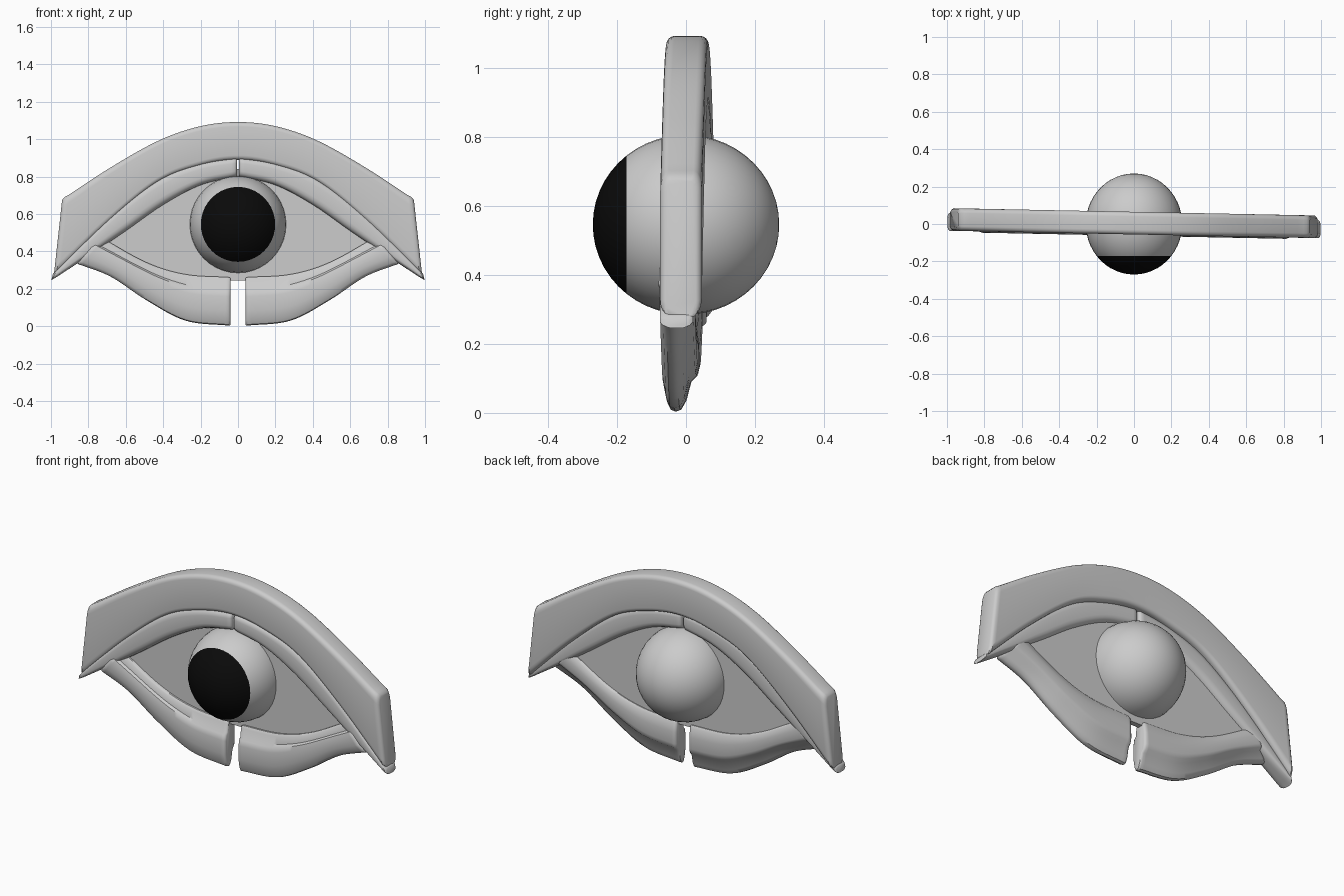
import bpy, bmesh, math
from mathutils import Vector

if "Cube" in bpy.data.objects:
    bpy.data.objects.remove(bpy.data.objects["Cube"])

SLANT = -0.02  # the frame is turned slightly about z


def sample(points, n):
    """Smooth Catmull-Rom samples through (x, z) points."""
    p = [Vector(q) for q in points]
    p = [2 * p[0] - p[1]] + p + [2 * p[-1] - p[-2]]
    out = []
    for i in range(n + 1):
        f = i / n * (len(p) - 3)
        k = min(int(f), len(p) - 4)
        t = f - k
        a, b, c, d = p[k:k + 4]
        out.append(0.5 * (2 * b + (c - a) * t + (2 * a - 5 * b + 4 * c - d) * t ** 2
                          + (3 * b - a - 3 * c + d) * t ** 3))
    return out


def rounded(y0, y1, ry=0.03, rt=0.15, steps=4):
    """Rounded box section as (t across the band, y depth)."""
    pts = []
    for ct, cy, a0 in ((1 - rt, y1 - ry, 0), (rt, y1 - ry, 90),
                       (rt, y0 + ry, 180), (1 - rt, y0 + ry, 270)):
        for i in range(steps + 1):
            a = math.radians(a0 + 90 * i / steps)
            pts.append((ct + rt * math.cos(a), cy + ry * math.sin(a)))
    return pts


def band(name, upper, lower, section, side=1, n=32, ends=(True, True), r=0.02):
    """Loft a section between an upper and a lower edge, rounding chosen ends."""
    up, lo = sample(upper, n), sample(lower, n)
    stations = [(u, l, 1.0) for u, l in zip(up, lo)]

    def end(a, b):
        (u0, l0, _), (u1, l1, _) = a, b
        d = ((u1 + l1) - (u0 + l0)).normalized() * r
        return [(u0, l0, 0.72), (u0 + d * .3, l0 + d * .3, 0.88), (u0 + d, l0 + d, 1.0)]
    if ends[0]:
        stations = end(stations[0], stations[1]) + stations[1:]
    if ends[1]:
        stations = stations[:-1] + end(stations[-1], stations[-2])[::-1]
    ymid = sum(y for t, y in section) / len(section)
    bm = bmesh.new()
    rings = []
    for u, l, k in stations:
        ring = []
        for t, y in section:
            p = l.lerp(u, 0.5 + (t - 0.5) * (0.9 + 0.1 * k))
            x = p.x * side
            ring.append(bm.verts.new((x, ymid + (y - ymid) * k + SLANT * x, p.y)))
        rings.append(ring)
    m = len(section)
    for a, b in zip(rings, rings[1:]):
        for i in range(m):
            j = (i + 1) % m
            bm.faces.new((a[i], a[j], b[j], b[i]))
    bm.faces.new(rings[0])
    bm.faces.new(rings[-1])
    bmesh.ops.recalc_face_normals(bm, faces=bm.faces)
    return finish(name, bm)


def finish(name, bm):
    me = bpy.data.meshes.new(name)
    bm.to_mesh(me)
    bm.free()
    ob = bpy.data.objects.new(name, me)
    bpy.context.collection.objects.link(ob)
    bpy.ops.object.select_all(action='DESELECT')
    ob.select_set(True)
    bpy.context.view_layer.objects.active = ob
    bpy.ops.object.shade_smooth_by_angle(angle=math.radians(40))
    return ob


def both(half):
    return [(-x, z) for x, z in half[:0:-1]] + half


# Brow: one wide arch across the top
brow_top = [(0, 1.092), (0.2, 1.07), (0.42, 0.995), (0.68, 0.85), (0.94, 0.68)]
brow_low = [(0, 0.89), (0.2, 0.86), (0.43, 0.77), (0.7, 0.55), (0.985, 0.27)]
band("brow", both(brow_top), both(brow_low), rounded(-0.056, 0.065, 0.025, 0.12), n=64)

# Upper and lower lids, one of each per side
lid_top = [(0.006, 0.905), (0.2, 0.875), (0.4, 0.805), (0.62, 0.65), (0.84, 0.44), (0.99, 0.28)]
lid_low = [(0.006, 0.80), (0.2, 0.755), (0.4, 0.65), (0.6, 0.51), (0.8, 0.375), (0.998, 0.245)]
low_top = [(0.04, 0.262), (0.28, 0.278), (0.49, 0.342), (0.74, 0.48)]
low_bot = [(0.04, 0.003), (0.28, 0.03), (0.49, 0.14), (0.68, 0.265), (0.86, 0.335)]
low_section = [(0, -0.03), (0.02, -0.043), (0.1, -0.053), (0.3, -0.063), (0.6, -0.062),
               (0.72, -0.056), (0.77, -0.042), (0.95, -0.035), (1, -0.025),
               (1, 0.02), (0.95, 0.03), (0.75, 0.037), (0.5, 0.038), (0.4, 0.032),
               (0.33, 0.014), (0.12, 0.0), (0.02, -0.015)]
for side, label in ((-1, "left"), (1, "right")):
    band("upper_lid_" + label, lid_top, lid_low, rounded(-0.056, 0.04, 0.035, 0.3),
         side, r=0.012)
    band("lower_lid_" + label, low_top, low_bot, low_section, side, r=0.012)

# Thin panel filling the eye opening
panel_top = [(0, 0.84), (0.2, 0.80), (0.4, 0.70), (0.6, 0.55), (0.8, 0.41)]
panel_low = [(0, 0.245), (0.25, 0.25), (0.48, 0.30), (0.65, 0.36), (0.8, 0.38)]
band("eye_panel", both(panel_top), both(panel_low),
     [(0, -0.015), (1, -0.015), (1, 0.015), (0, 0.015)], n=48, ends=(False, False))

# Eyeball with a black front cap, poles along y
black = bpy.data.materials.new("black")
black.diffuse_color = (0.003, 0.003, 0.003, 1)
black.use_nodes = True
black.node_tree.nodes["Principled BSDF"].inputs["Base Color"].default_value = black.diffuse_color
grey = bpy.data.materials.new("grey")
bm = bmesh.new()
bmesh.ops.create_uvsphere(bm, u_segments=40, v_segments=25, radius=1)
for v in bm.verts:
    x, y, z = v.co
    v.co = (x * 0.258, -z * 0.27, 0.545 + y * 0.26)
bmesh.ops.recalc_face_normals(bm, faces=bm.faces)
for f in bm.faces:
    f.material_index = 1 if f.calc_center_median().y < -0.172 else 0
eye = finish("eyeball", bm)
grey.diffuse_color = (0.8, 0.8, 0.8, 1)
grey.use_nodes = True
grey.node_tree.nodes["Principled BSDF"].inputs["Base Color"].default_value = grey.diffuse_color
eye.data.materials.append(grey)
eye.data.materials.append(black)
